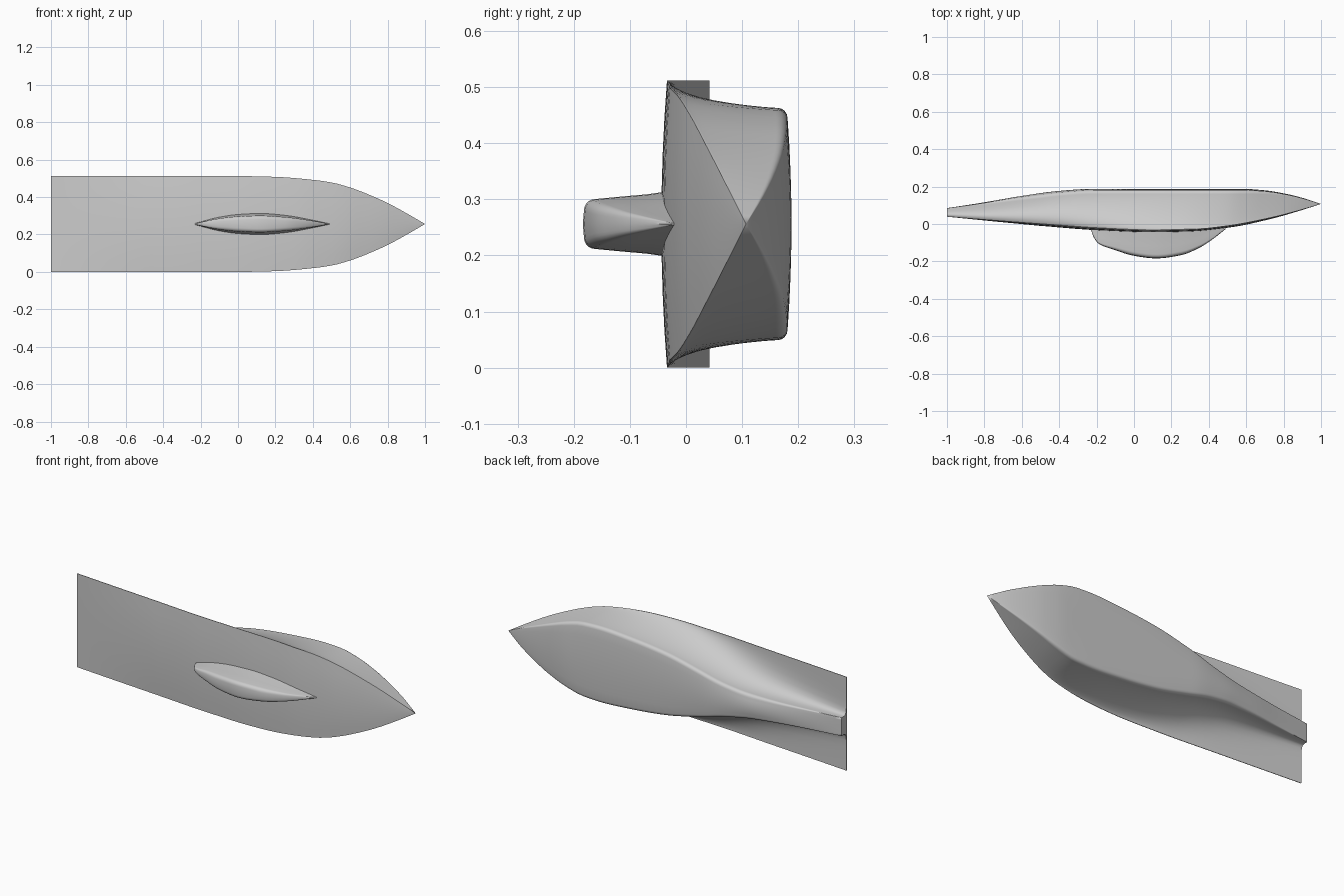
import bpy, bmesh, math

if "Cube" in bpy.data.objects:
    bpy.data.objects.remove(bpy.data.objects["Cube"])

ZC = 0.256  # mid height of the model


def curve(pts):
    """Smooth function through a few (x, value) points."""
    n = len(pts)
    s = [(pts[i + 1][1] - pts[i][1]) / (pts[i + 1][0] - pts[i][0]) for i in range(n - 1)]
    m = [s[0]] + [0 if s[i - 1] * s[i] <= 0 else 2 * s[i - 1] * s[i] / (s[i - 1] + s[i])
                  for i in range(1, n - 1)] + [s[-1]]

    def f(x):
        i = max(k for k in range(n - 1) if k == 0 or x >= pts[k][0])
        (x0, a), (x1, b) = pts[i], pts[i + 1]
        h = x1 - x0
        t = (x - x0) / h
        return (a * (2 * t**3 - 3 * t**2 + 1) + h * m[i] * (t**3 - 2 * t**2 + t)
                + b * (3 * t**2 - 2 * t**3) + h * m[i + 1] * (t**3 - t**2))
    return f


def loft(name, xs, section, angle):
    """Skin closed sections (half profile of (half_width, y), mirrored in z)."""
    bm = bmesh.new()
    rings = []
    for x in xs:
        half = section(x)
        ring = half + [(-w, y) for w, y in reversed(half[1:-1])]
        rings.append([bm.verts.new((x, y, ZC + w)) for w, y in ring])
    n = len(rings[0])
    for a, b in zip(rings, rings[1:]):
        for i in range(n):
            j = (i + 1) % n
            bm.faces.new((a[i], a[j], b[j], b[i]))
    bm.faces.new(rings[0])
    bm.faces.new(rings[-1])
    bmesh.ops.remove_doubles(bm, verts=bm.verts, dist=0.0002)
    bmesh.ops.dissolve_degenerate(bm, dist=0.0001, edges=bm.edges)
    bmesh.ops.recalc_face_normals(bm, faces=bm.faces)
    me = bpy.data.meshes.new(name)
    bm.to_mesh(me)
    bm.free()
    ob = bpy.data.objects.new(name, me)
    bpy.context.collection.objects.link(ob)
    bpy.ops.object.select_all(action='DESELECT')
    ob.select_set(True)
    bpy.context.view_layer.objects.active = ob
    bpy.ops.object.shade_smooth_by_angle(angle=math.radians(angle))
    return ob


# Hull: deck half width, chine half width, deck edge y, back y, side hollowness
deck_w = curve([(-1, .256), (0, .256), (.2, .252), (.4, .236), (.5, .222), (.6, .195),
                (.7, .157), (.8, .112), (.9, .058), (1, 0)])
chine_w = curve([(-1, .05), (-.7, .056), (-.5, .067), (-.35, .09), (-.2, .128), (0, .172),
                 (.2, .195), (.4, .207), (.5, .203), (.6, .18), (.7, .143), (.8, .1),
                 (.9, .053), (1, 0)])
deck_y = curve([(-1, .042), (-.8, .026), (-.5, .003), (-.2, -.02), (.1, -.031), (.3, -.027),
                (.5, -.007), (.7, .03), (.85, .066), (1, .107)])
back_y = curve([(-1, .085), (-.8, .116), (-.6, .15), (-.4, .177), (-.22, .188), (.58, .188),
                (.7, .18), (.8, .164), (.9, .14), (1, .107)])
hollow = curve([(-1, 3.5), (-.6, 2.4), (-.3, 1.8), (.1, 1.4), (.5, 1.25), (.8, 1.05), (1, 1)])


def hull_section(x):
    W, C, yd, yt, p = deck_w(x), chine_w(x), deck_y(x), back_y(x), hollow(x)
    k = max(0, min(1, (x + 1) / .5, (1 - x) / .4))   # fades roundness at the ends
    r, crown, belly = .018 * k, .007 * k, .01 * k
    ye = yt - crown
    pts = [(W * f, yd - .003 * min(1, (1 - x) * 5) - belly * (1 - f * f)) for f in (0, .25, .5, .75, 1)]
    for i in range(13):                               # hollow side
        a = math.pi / 2 * i / 12
        t, u = math.sin(a) ** (2 * p), max(0, math.cos(a)) ** (2 * p)
        pts.append((C + (W - C) * u, yd + (ye - r - yd) * t))
    for i in range(1, 5):                             # rounded chine
        a = math.pi / 2 * i / 4
        pts.append((C - r * (1 - math.cos(a)), ye - r + r * math.sin(a)))
    for f in (.75, .5, .25, 0):                       # slightly crowned back
        pts.append(((C - r) * f, ye + crown * (1 - f * f)))
    return pts


loft("hull", [-1 + 2 * i / 60 for i in range(61)], hull_section, 35)

# Fin on the front of the hull: outline depth and lens-shaped half width
fin_y = curve([(-.23, -.03), (-.215, -.07), (-.19, -.103), (-.1, -.138), (0, -.168), (.12, -.182),
               (.25, -.165), (.35, -.125), (.42, -.08), (.49, -.025)])
fin_w = curve([(-.23, .004), (-.19, .014), (-.1, .035), (0, .048), (.12, .053), (.25, .044),
               (.4, .02), (.49, .002)])


def fin_section(x):
    w, y0, base = fin_w(x), fin_y(x), deck_y(x) + .01
    d = base - y0
    r = min(.02, .45 * w, .45 * d)
    pts = [(0, base), (w * 1.1, base), (w * 1.06, base - .16 * d), (w, base - .3 * d),
           (w * .92, base - .6 * d)]
    tip = w * .84
    for i in range(6):
        a = math.pi / 2 * i / 5
        pts.append((tip - r * (1 - math.cos(a)), y0 + r * (1 - math.sin(a))))
    return pts + [(0, y0 - .002)]


loft("fin", [-.23 + .72 * (1 - math.cos(math.pi * i / 36)) / 2 for i in range(37)], fin_section, 50)
